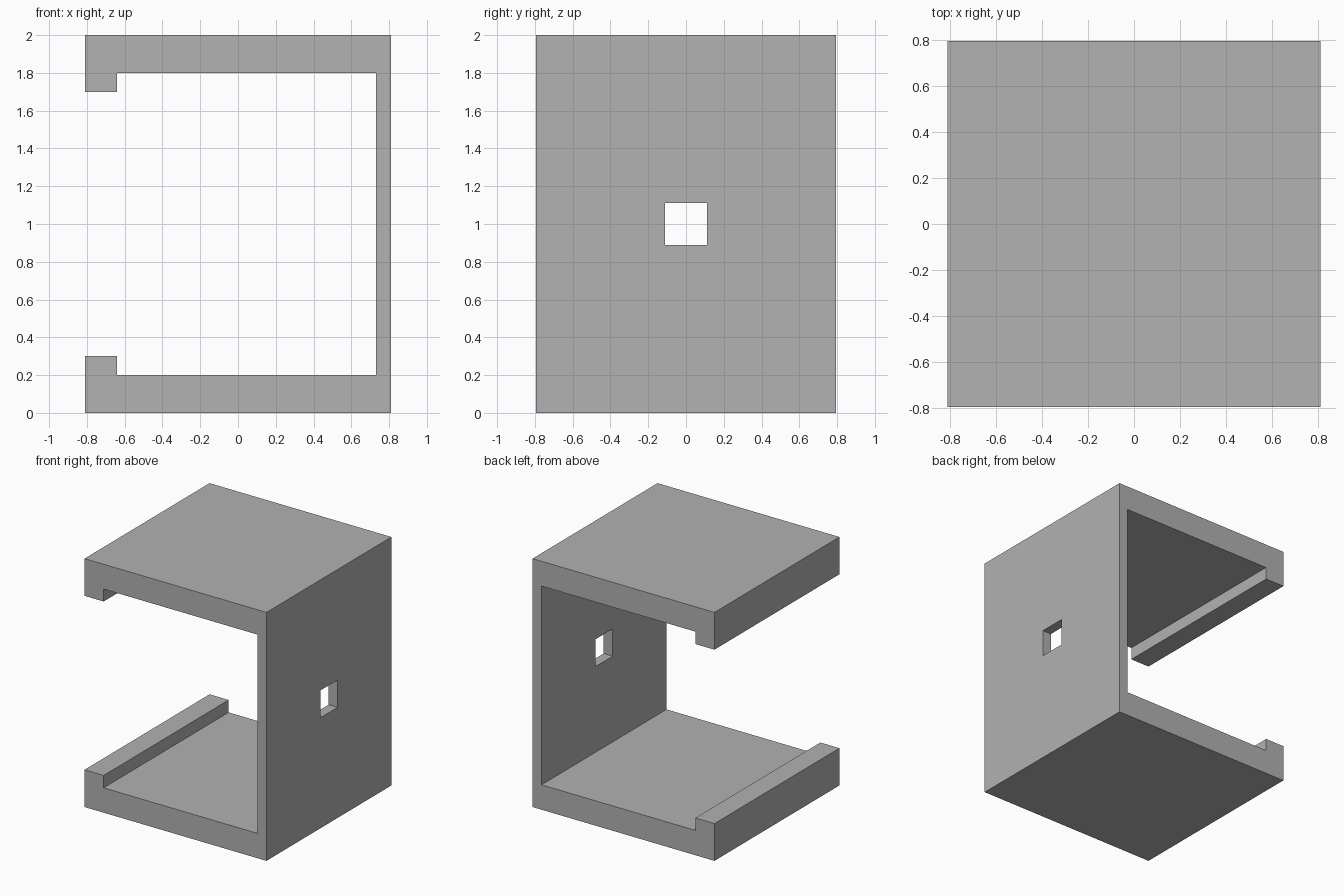
import bpy
import bmesh

if "Cube" in bpy.data.objects:
    bpy.data.objects.remove(bpy.data.objects["Cube"], do_unlink=True)

# Overall sizes
HALF_X, HALF_Y, HEIGHT = 0.81, 0.795, 2.0
PLATE, WALL = 0.2, 0.08          # thickness of the flanges and the web
LIP_X, LIP_Z = -0.64, 0.3        # inner corner of the retaining lip
HOLE = 0.22

grey = bpy.data.materials.new("plain_grey")
grey.use_nodes = True
colour = (0.445, 0.445, 0.445, 1.0)
grey.diffuse_color = colour
grey.node_tree.nodes["Principled BSDF"].inputs["Base Color"].default_value = colour


def add_object(name, bm):
    bmesh.ops.recalc_face_normals(bm, faces=bm.faces[:])
    mesh = bpy.data.meshes.new(name)
    bm.to_mesh(mesh)
    bm.free()
    mesh.materials.append(grey)
    obj = bpy.data.objects.new(name, mesh)
    bpy.context.collection.objects.link(obj)
    return obj


# C-shaped bracket: lower half of the profile, mirrored upwards, then extruded
inner_x = HALF_X - WALL
lower = [(inner_x, PLATE), (LIP_X, PLATE), (LIP_X, LIP_Z),
         (-HALF_X, LIP_Z), (-HALF_X, 0), (HALF_X, 0)]
profile = lower + [(x, HEIGHT - z) for x, z in reversed(lower)]
bm = bmesh.new()
face = bm.faces.new([bm.verts.new((x, -HALF_Y, z)) for x, z in profile])
extruded = bmesh.ops.extrude_face_region(bm, geom=[face])["geom"]
moved = [v for v in extruded if isinstance(v, bmesh.types.BMVert)]
bmesh.ops.translate(bm, verts=moved, vec=(0, 2 * HALF_Y, 0))
bracket = add_object("channel_bracket", bm)

# Square hole through the middle of the web
bm = bmesh.new()
bmesh.ops.create_cube(bm, size=HOLE)
bmesh.ops.translate(bm, verts=bm.verts[:], vec=(HALF_X - WALL / 2, 0, HEIGHT / 2))
cutter = add_object("hole_cutter", bm)
cutter.hide_render = True

cut = bracket.modifiers.new("square_hole", "BOOLEAN")
cut.operation = "DIFFERENCE"
cut.solver = "EXACT"
cut.object = cutter
bpy.context.view_layer.objects.active = bracket
bpy.ops.object.modifier_apply(modifier=cut.name)
bpy.data.objects.remove(cutter, do_unlink=True)
